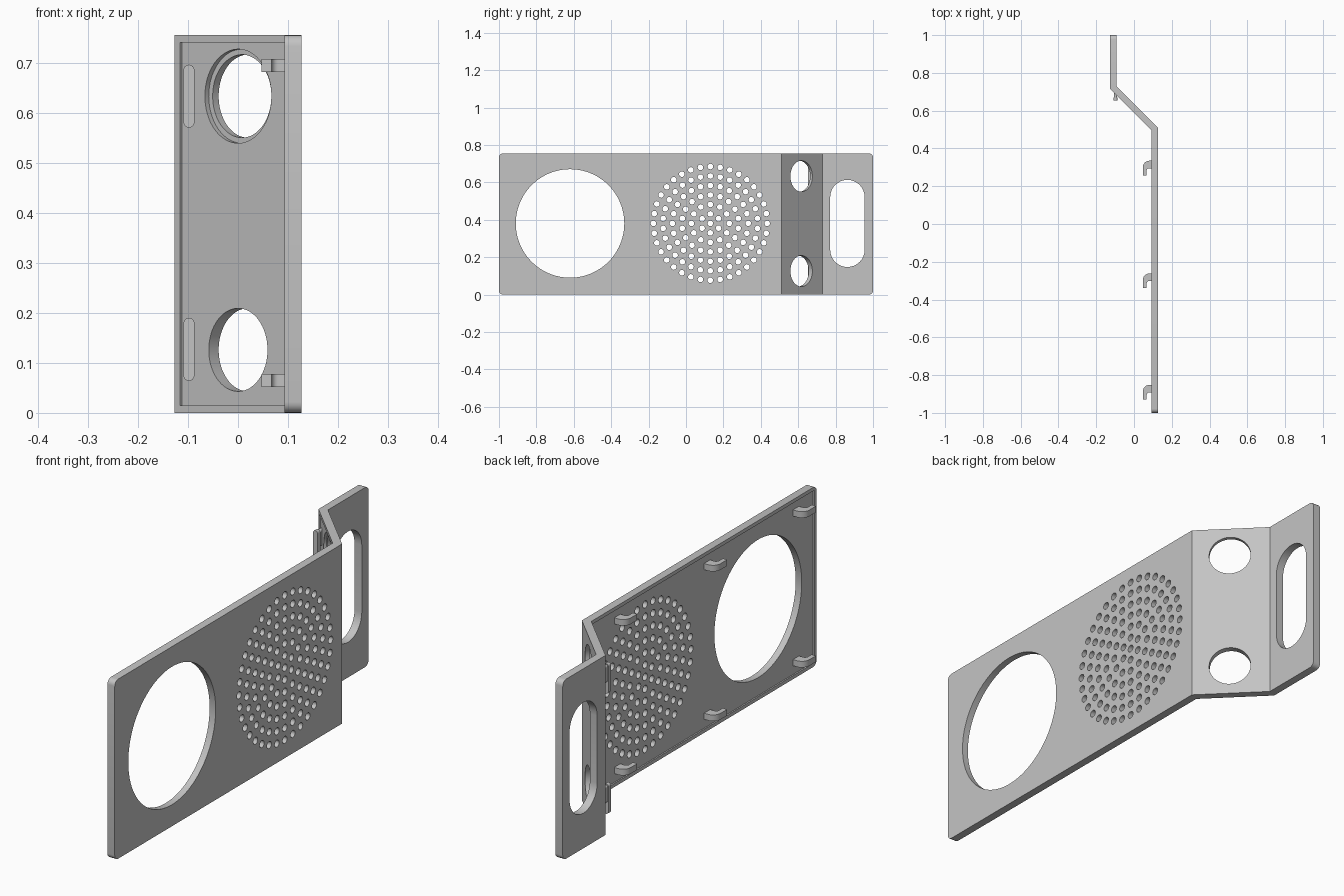
import bpy, bmesh
from math import pi, sin, cos
from mathutils import Vector, Matrix

cube = bpy.data.objects.get("Cube")
if cube:
    bpy.data.objects.remove(cube, do_unlink=True)

H = 0.755
MID = H / 2

grey = bpy.data.materials.new("plain grey")
grey.use_nodes = True
grey.diffuse_color = (0.55, 0.55, 0.55, 1)
grey.node_tree.nodes["Principled BSDF"].inputs["Base Color"].default_value = (0.55, 0.55, 0.55, 1)


def finish(name, bm):
    bmesh.ops.recalc_face_normals(bm, faces=bm.faces)
    mesh = bpy.data.meshes.new(name)
    bm.to_mesh(mesh)
    bm.free()
    mesh.materials.append(grey)
    obj = bpy.data.objects.new(name, mesh)
    bpy.context.collection.objects.link(obj)
    return obj


def prism(bm, points, offset):
    """Extrude a planar outline along an offset vector."""
    face = bm.faces.new([bm.verts.new(p) for p in points])
    out = bmesh.ops.extrude_face_region(bm, geom=[face])
    verts = [v for v in out["geom"] if isinstance(v, bmesh.types.BMVert)]
    bmesh.ops.translate(bm, verts=verts, vec=offset)


def slab(bm, outline, z0, z1):
    prism(bm, [(x, y, z0) for x, y in outline], (0, 0, z1 - z0))


def cylinder(bm, centre, axis, radius, depth, segments):
    turn = Vector(axis).to_track_quat('Z', 'Y').to_matrix().to_4x4()
    bmesh.ops.create_cone(bm, cap_ends=True, segments=segments, radius1=radius, radius2=radius,
                          depth=depth, matrix=Matrix.Translation(centre) @ turn)


def stadium(a, b, half_width, half_height, steps=16):
    """Upright rounded slot outline around (a, b)."""
    pts = []
    for side in (1, -1):
        for i in range(steps + 1):
            t = pi * i / steps + (0 if side > 0 else pi)
            pts.append((a + half_width * cos(t),
                        b + side * (half_height - half_width) + half_width * sin(t)))
    return pts


def activate(obj):
    bpy.ops.object.select_all(action='DESELECT')
    obj.select_set(True)
    bpy.context.view_layer.objects.active = obj


def cut(obj, bm):
    cutter = finish("cutter", bm)
    cutter.hide_render = True
    mod = obj.modifiers.new("cut", 'BOOLEAN')
    mod.operation = 'DIFFERENCE'
    mod.solver = 'EXACT'
    mod.object = cutter
    activate(obj)
    bpy.ops.object.modifier_apply(modifier=mod.name)
    bpy.data.objects.remove(cutter, do_unlink=True)


def smooth(obj):
    activate(obj)
    bpy.ops.object.shade_smooth_by_angle(angle=0.5)


# Bent panel with rounded end corners
bm = bmesh.new()
slab(bm, [(0.127, -1), (0.127, 0.51), (-0.093, 0.73), (-0.093, 1),
          (-0.127, 1), (-0.127, 0.716), (0.093, 0.496), (0.093, -1)], 0, H)
corners = [e for e in bm.edges if all(abs(v.co.y) > 0.99 for v in e.verts)
           and abs(e.verts[0].co.z - e.verts[1].co.z) < 0.001]
bmesh.ops.bevel(bm, geom=corners, offset=0.022, segments=5, profile=0.5, affect='EDGES')
panel = finish("bent_panel", bm)

# Shallow recess that leaves a rim on the inner side
bm = bmesh.new()
slab(bm, [(0.099, -0.985), (0.099, 0.4985), (-0.112, 0.7095), (-0.125, 0.6965),
          (-0.2, 0.62), (0, -0.985)], 0.015, H - 0.015)
cut(panel, bm)

# Large opening, handle slot and the two round holes in the slope
bm = bmesh.new()
cylinder(bm, (0.11, -0.62, MID + 0.003), (1, 0, 0), 0.29, 0.2, 96)
prism(bm, [(-0.2, y, z) for y, z in stadium(0.863, MID + 0.003, 0.092, 0.233)], (0.2, 0, 0))
slope = Vector((1, 1, 0)).normalized()
axis_point = Vector((0.008, 0.605, 0))
for z in (0.126, 0.633):
    cylinder(bm, axis_point + Vector((0, 0, z)), slope, 0.083, 0.12, 64)
cut(panel, bm)

# Counterbore behind the upper round hole
bm = bmesh.new()
cylinder(bm, axis_point + Vector((0, 0, 0.633)) - slope * 0.03, slope, 0.094, 0.06, 64)
cut(panel, bm)

# Grille of concentric small holes
bm = bmesh.new()
for ring in range(7):
    count = max(1, 6 * ring)
    for i in range(count):
        t = 2 * pi * i / count
        cylinder(bm, (0.11, 0.13 + 0.0507 * ring * sin(t), MID + 0.003 + 0.0507 * ring * cos(t)),
                 (1, 0, 0), 0.015, 0.1, 16)
cut(panel, bm)
smooth(panel)


# Curved hooks along the top and bottom of the inner side
def hook(name, y, z):
    arc = [pi / 2 * i / 6 for i in range(7)]
    outer = [(0.08 - 0.033 * sin(t), y - 0.035 + 0.035 * cos(t)) for t in arc]
    inner = [(0.08 - 0.013 * sin(t), y - 0.054 + 0.014 * cos(t)) for t in reversed(arc)]
    outline = [(0.102, y)] + outer + [(0.047, y - 0.078), (0.067, y - 0.078)]
    outline += inner + [(0.102, y - 0.04)]
    bm = bmesh.new()
    slab(bm, outline, z - 0.013, z + 0.013)
    smooth(finish(name, bm))


for place, y in (("rear", 0.335), ("middle", -0.262), ("front", -0.852)):
    for level, z in (("lower", 0.065), ("upper", 0.694)):
        hook(f"{place}_{level}_hook", y, z)

# Hanging clips by the inner bend: rounded tongue on a short stem
for level, z in (("lower", 0.127), ("upper", 0.633)):
    bm = bmesh.new()
    prism(bm, [(x, 0.653, zz) for x, zz in stadium(-0.098, z, 0.011, 0.063, 8)], (0, 0.018, 0))
    smooth(finish(f"{level}_clip_tongue", bm))
    bm = bmesh.new()
    prism(bm, [(x, 0.66, zz) for x, zz in stadium(-0.098, z + 0.022, 0.008, 0.036, 8)], (0, 0.055, 0))
    smooth(finish(f"{level}_clip_stem", bm))
